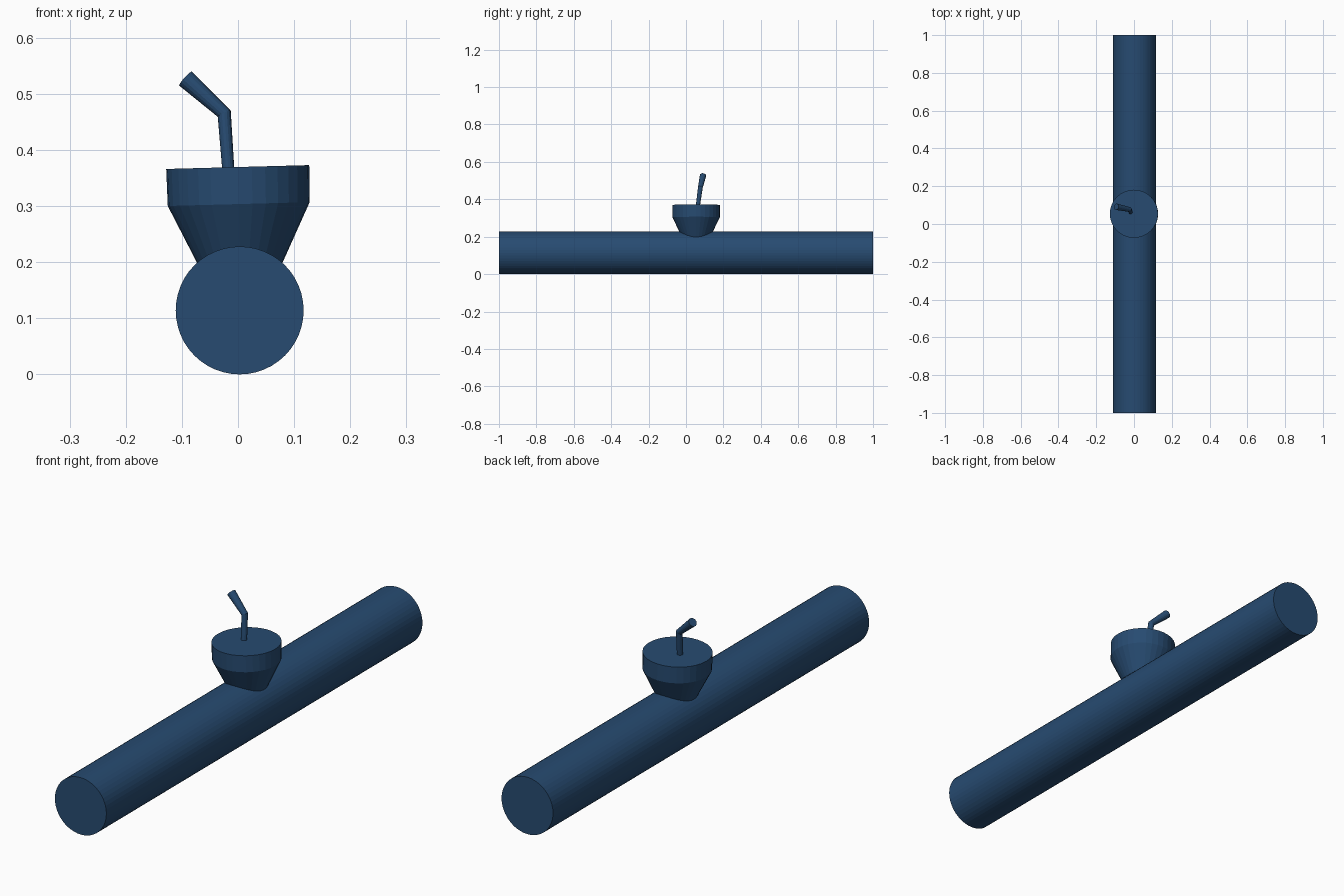
import bpy, bmesh, math
from mathutils import Vector, Matrix

if "Cube" in bpy.data.objects:
    bpy.data.objects.remove(bpy.data.objects["Cube"])

blue = bpy.data.materials.new("deep blue")
blue.diffuse_color = (0.020, 0.070, 0.165, 1)
blue.use_nodes = True
blue.node_tree.nodes["Principled BSDF"].inputs["Base Color"].default_value = blue.diffuse_color


def loft(name, rings, sides):
    """Closed tube through rings given as (centre, axis, radius)."""
    bm = bmesh.new()
    loops = []
    for centre, axis, radius in rings:
        n = Vector(axis).normalized()
        ref = Vector((1, 0, 0)) if abs(n.x) < 0.9 else Vector((0, 1, 0))
        u = (ref - n * ref.dot(n)).normalized()
        v = n.cross(u)
        loops.append([bm.verts.new(Vector(centre) + radius * (
            u * math.cos(2 * math.pi * i / sides) + v * math.sin(2 * math.pi * i / sides)))
            for i in range(sides)])
    for a, b in zip(loops, loops[1:]):
        for i in range(sides):
            j = (i + 1) % sides
            bm.faces.new((a[i], a[j], b[j], b[i]))
    bm.faces.new(loops[0][::-1])
    bm.faces.new(loops[-1])
    bmesh.ops.recalc_face_normals(bm, faces=bm.faces)
    mesh = bpy.data.meshes.new(name)
    bm.to_mesh(mesh)
    bm.free()
    mesh.materials.append(blue)
    obj = bpy.data.objects.new(name, mesh)
    bpy.context.collection.objects.link(obj)
    return obj


# Long horizontal bar
loft("bar", [((0.003, -1, 0.114), (0, 1, 0), 0.114),
             ((0.003, 1, 0.114), (0, 1, 0), 0.114)], 48)

# Slightly tilted cup: tapered base sunk into the bar, straight collar above
up = (0, 0, 1)
cup = loft("cup", [((0, 0, -0.20), up, 0.062), ((0, 0, -0.066), up, 0.1265),
                   ((0, 0, 0), up, 0.1275)], 32)
cup.matrix_world = Matrix.Translation((-0.0005, 0.054, 0.3695)) @ Matrix.Rotation(-0.027, 4, 'Y')

# Bent straw, widening towards the tip
base = Vector((-0.0155, 0.060, 0.34))
bend = Vector((-0.0245, 0.077, 0.4645))
tip = Vector((-0.0935, 0.091, 0.527))
low, high = (bend - base).normalized(), (tip - bend).normalized()
loft("straw", [(base, low, 0.0105), (bend, low + high, 0.0128), (tip, high, 0.017)], 16)
